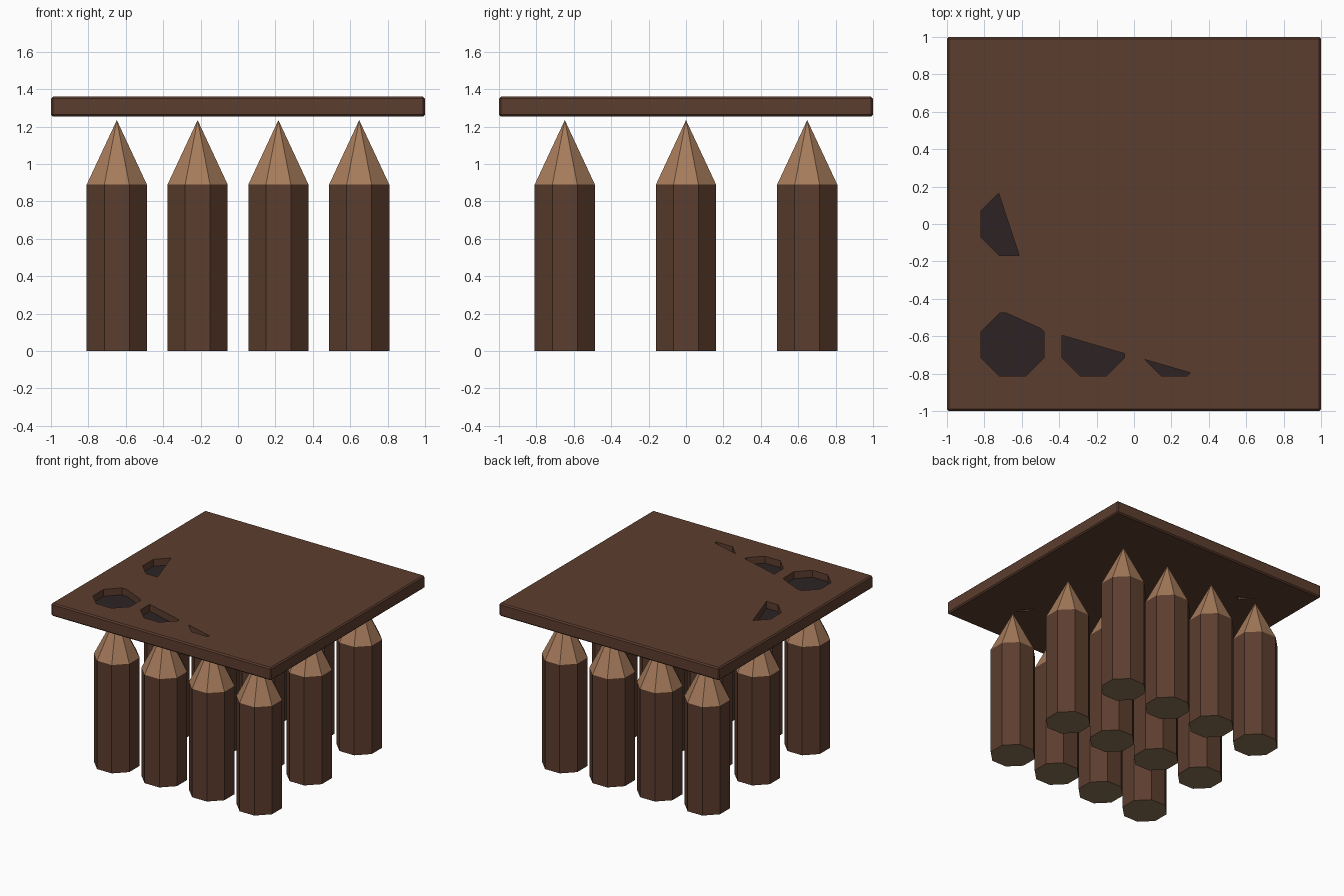
import bpy, bmesh, math

if "Cube" in bpy.data.objects:
    bpy.data.objects.remove(bpy.data.objects["Cube"])


def material(name, rgb):
    lin = [(c / 255 / 12.92) if c < 11 else ((c / 255 + 0.055) / 1.055) ** 2.4 for c in rgb]
    m = bpy.data.materials.new(name)
    m.diffuse_color = (*lin, 1)
    m.use_nodes = True
    m.node_tree.nodes["Principled BSDF"].inputs["Base Color"].default_value = m.diffuse_color
    return m


BROWN = material("dark_wood", (92, 61, 46))
TAN = material("cut_wood", (166, 123, 91))
CAP = material("end_grain", (139, 115, 85))
DARK = material("hole_dark", (45, 36, 36))


def add_object(name, bm, mats):
    bmesh.ops.recalc_face_normals(bm, faces=bm.faces)
    me = bpy.data.meshes.new(name)
    bm.to_mesh(me)
    bm.free()
    for m in mats:
        me.materials.append(m)
    ob = bpy.data.objects.new(name, me)
    bpy.context.collection.objects.link(ob)
    return ob


def octagon(cx, cy, apothem):
    r = apothem / math.cos(math.pi / 8)
    return [(cx + r * math.cos(math.radians(22.5 + 45 * i)),
             cy + r * math.sin(math.radians(22.5 + 45 * i))) for i in range(8)]


def add_prism(bm, poly, z0, z1):
    f = bm.faces.new([bm.verts.new((x, y, z0)) for x, y in poly])
    ext = bmesh.ops.extrude_face_region(bm, geom=[f], use_keep_orig=True)
    for v in ext["geom"]:
        if isinstance(v, bmesh.types.BMVert):
            v.co.z = z1


def clip(poly, a, b):
    """Keep the part of a polygon lying left of the line a -> b."""
    def side(p):
        return (b[0] - a[0]) * (p[1] - a[1]) - (b[1] - a[1]) * (p[0] - a[0])
    out = []
    for p, q in zip(poly, poly[1:] + poly[:1]):
        sp, sq = side(p), side(q)
        if sp >= 0:
            out.append(p)
        if sp * sq < 0:
            t = sp / (sp - sq)
            out.append((p[0] + t * (q[0] - p[0]), p[1] + t * (q[1] - p[1])))
    return out


# Sharpened eight-sided stakes in a 4 x 3 grid
for x in (-0.648, -0.216, 0.216, 0.648):
    for y in (-0.648, 0, 0.648):
        bm = bmesh.new()
        poly = octagon(x, y, 0.161)
        low = [bm.verts.new((*p, 0)) for p in poly]
        top = [bm.verts.new((*p, 0.89)) for p in poly]
        tip = bm.verts.new((x, y, 1.235))
        bm.faces.new(low).material_index = 2
        for i in range(8):
            j = (i + 1) % 8
            bm.faces.new((low[i], low[j], top[j], top[i]))
            bm.faces.new((top[i], top[j], tip)).material_index = 1
        add_object("stake", bm, [BROWN, TAN, CAP])

# Cover board with slightly chamfered edges
bm = bmesh.new()
add_prism(bm, [(-1, -1), (1, -1), (1, 1), (-1, 1)], 1.255, 1.36)
board = add_object("cover_board", bm, [BROWN])
bev = board.modifiers.new("chamfer", "BEVEL")
bev.width = 0.01
bev.segments = 1

# Partly covered octagonal pockets on top, cut off along straight lines
knee = (-0.482, -0.567)
h = 0.168
pockets = [
    clip(octagon(-0.65, -0.645, h), knee, (-0.68, -0.477)),
    clip(octagon(-0.218, -0.645, h), (1, -1), knee),
    clip(octagon(0.216, -0.645, h), (1, -1), knee),
    clip(octagon(-0.65, 0, h), knee, (-1, 1)),
]
# Narrow slits on the underside
slits = [
    [(0.66, -0.66), (0.56, -0.57), (0.54, -0.51)],
    [(-0.64, 0.70), (-0.50, 0.59), (-0.54, 0.58)],
]
cut, floors = bmesh.new(), bmesh.new()
for p in pockets:
    add_prism(cut, p, 1.30, 1.40)
    add_prism(floors, p, 1.298, 1.303)
for p in slits:
    add_prism(cut, p, 1.20, 1.285)
    add_prism(floors, p, 1.282, 1.287)
cutter = add_object("pocket_cutter", cut, [BROWN])
cutter.hide_render = True
cutter.hide_set(True)
add_object("pocket_floors", floors, [DARK])
boo = board.modifiers.new("pockets", "BOOLEAN")
boo.object = cutter
boo.operation = "DIFFERENCE"
boo.solver = "EXACT"
